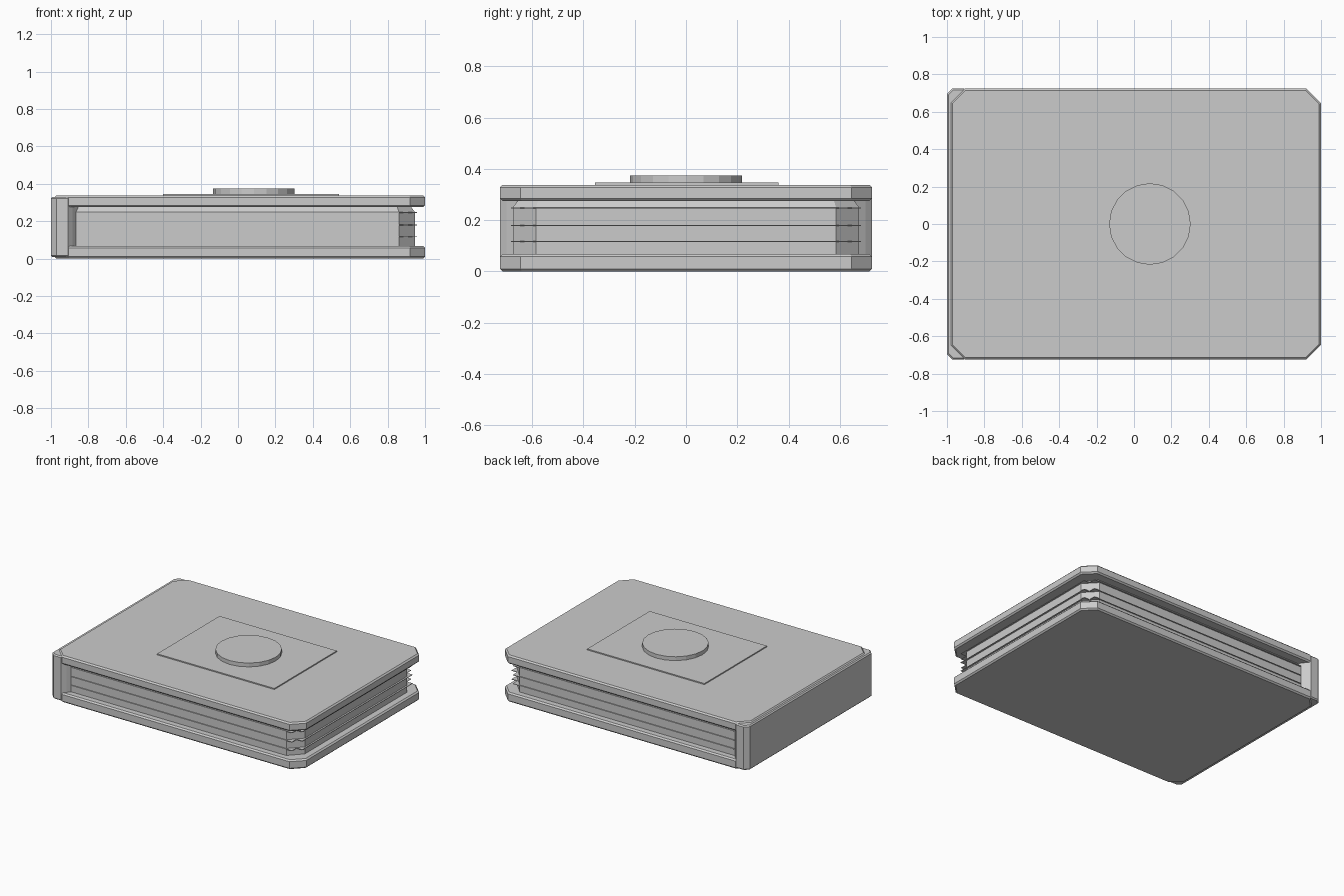
import bpy
import bmesh

cube = bpy.data.objects.get("Cube")
if cube:
    bpy.data.objects.remove(cube, do_unlink=True)

# Single flat colour
grey = bpy.data.materials.new("light grey")
grey.use_nodes = True
colour = (0.6, 0.6, 0.6, 1)
grey.diffuse_color = colour
grey.node_tree.nodes["Principled BSDF"].inputs["Base Color"].default_value = colour


def finish(name, bm, bevel=0):
    bmesh.ops.recalc_face_normals(bm, faces=bm.faces[:])
    mesh = bpy.data.meshes.new(name)
    bm.to_mesh(mesh)
    bm.free()
    mesh.materials.append(grey)
    obj = bpy.data.objects.new(name, mesh)
    bpy.context.collection.objects.link(obj)
    if bevel:
        mod = obj.modifiers.new("edge bevel", "BEVEL")
        mod.width = bevel
        mod.segments = 1
        mod.limit_method = "ANGLE"
        mod.angle_limit = 1.0
    return obj


def slab(name, half, z0, z1, bevel=0, top=None):
    """Extrude a half outline (y >= 0), mirrored over y; top is an optional inset cap."""
    outline = half + [(x, -y) for x, y in reversed(half)]
    bm = bmesh.new()
    base = bm.faces.new([bm.verts.new((x, y, z0)) for x, y in outline])
    ext = bmesh.ops.extrude_face_region(bm, geom=[base], use_keep_orig=True)["geom"]
    for v in [g for g in ext if isinstance(g, bmesh.types.BMVert)]:
        v.co.z = z1
    if top:
        inset, height = top
        bmesh.ops.recalc_face_normals(bm, faces=bm.faces[:])
        cap = max(bm.faces, key=lambda f: f.calc_center_median().z)
        bmesh.ops.inset_region(bm, faces=[cap], thickness=inset, use_even_offset=True)
        for v in cap.verts:
            v.co.z = height
    return finish(name, bm, bevel)


def box(name, x0, x1, y0, y1, z0, z1):
    bm = bmesh.new()
    bmesh.ops.create_cube(bm, size=1)
    for v in bm.verts:
        v.co = (x1 if v.co.x > 0 else x0, y1 if v.co.y > 0 else y0,
                z1 if v.co.z > 0 else z0)
    return finish(name, bm)


# Covers with cut corners
cover = [(-0.98, 0.65), (-0.905, 0.725), (0.92, 0.725), (1.0, 0.645)]
slab("bottom_cover", cover, 0.0, 0.068, 0.01)
slab("top_cover", cover, 0.275, 0.338, 0.01)

# Spine
spine = [(-1.0, 0.695), (-0.97, 0.725), (-0.91, 0.725), (-0.885, 0.70), (-0.855, 0.66)]
slab("spine", spine, 0.008, 0.33, 0.008)

# Page block with cut fore-edge corners and a sloped upper rim
pages = [(-0.88, 0.675), (0.86, 0.675), (0.945, 0.585)]
slab("pages", pages, 0.06, 0.25, top=(0.022, 0.28))

# Thin sheets standing proud of the page block
for i, z in enumerate((0.117, 0.18, 0.247), 1):
    lo, hi = z - 0.002, z + 0.002
    box(f"fore_edge_sheet_{i}", 0.90, 0.957, -0.63, 0.63, lo, hi)
    for side, s in (("left", 1), ("right", -1)):
        ends = sorted((s * 0.62, s * 0.682))
        box(f"{side}_edge_sheet_{i}" if s < 0 else f"back_edge_sheet_{i}",
            -0.86, 0.91, *ends, lo, hi)

# Cover plate and round medallion
box("cover_plate", -0.40, 0.54, -0.355, 0.36, 0.33, 0.346)
bm = bmesh.new()
bmesh.ops.create_cone(bm, cap_ends=True, segments=20, radius1=0.218, radius2=0.218, depth=0.034)
bmesh.ops.translate(bm, verts=bm.verts[:], vec=(0.085, 0, 0.357))
finish("round_medallion", bm)
